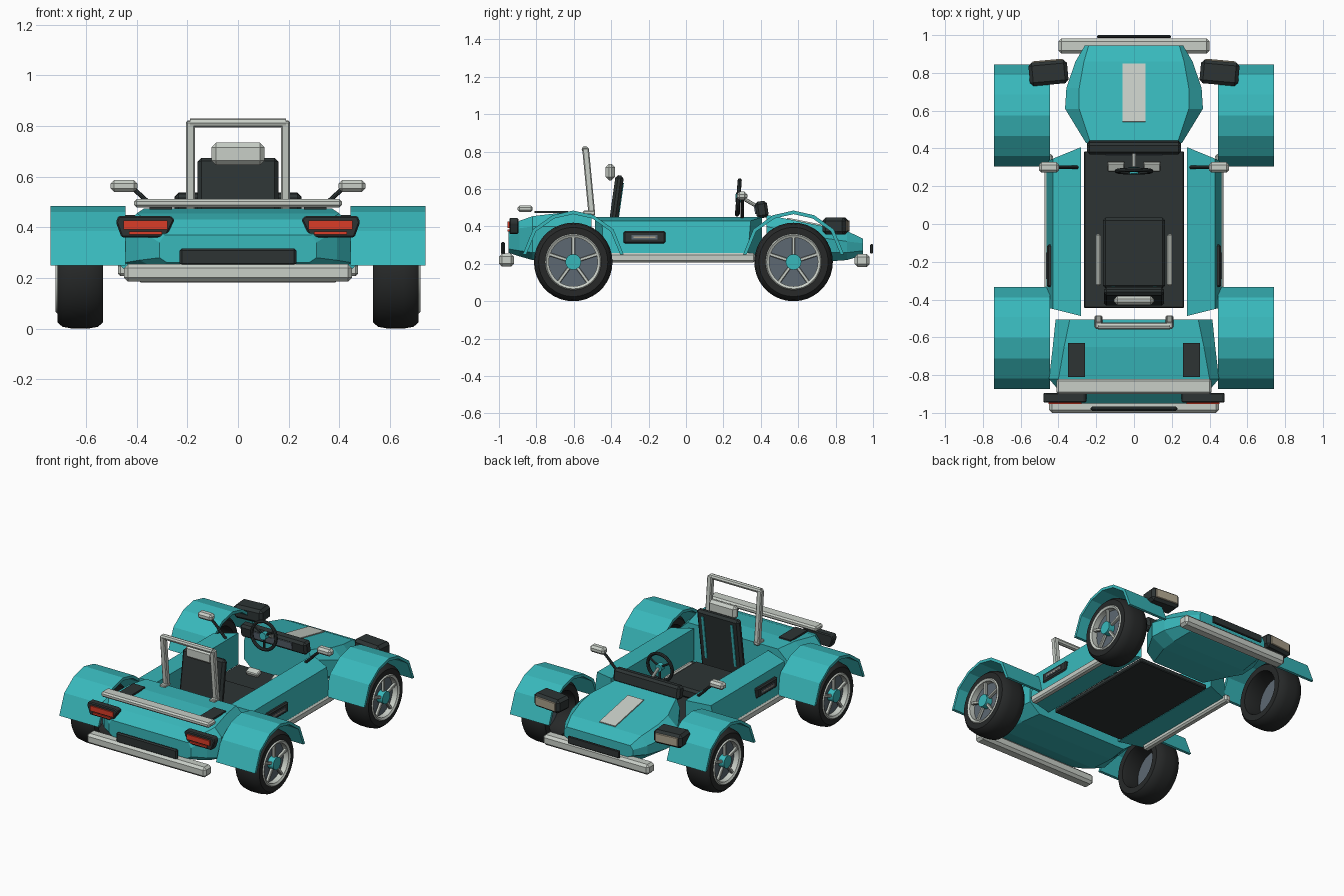
import bpy, bmesh, math
from mathutils import Vector

if "Cube" in bpy.data.objects:
    bpy.data.objects.remove(bpy.data.objects["Cube"], do_unlink=True)


def material(name, *rgb):
    m = bpy.data.materials.new(name)
    m.use_nodes = True
    m.diffuse_color = (*rgb, 1)
    m.node_tree.nodes["Principled BSDF"].inputs["Base Color"].default_value = (*rgb, 1)
    return m


TEAL = material("teal paint", .04, .48, .50)
SILVER = material("light grey trim", .58, .62, .57)
BLACK = material("black trim", .026, .034, .034)
RUBBER = material("tyre rubber", .02, .022, .022)
RIM = material("rim grey", .11, .14, .17)
RED = material("red lens", .7, .045, .02)
BEIGE = material("beige lens", .42, .37, .27)


def finish(name, bm, mat, bevel=0, smooth=False):
    bmesh.ops.recalc_face_normals(bm, faces=bm.faces[:])
    mesh = bpy.data.meshes.new(name)
    bm.to_mesh(mesh)
    bm.free()
    mesh.materials.append(mat)
    ob = bpy.data.objects.new(name, mesh)
    bpy.context.collection.objects.link(ob)
    if bevel:
        mod = ob.modifiers.new("Bevel", "BEVEL")
        mod.width, mod.segments = bevel, 1
    if smooth:
        bpy.ops.object.select_all(action="DESELECT")
        ob.select_set(True)
        bpy.context.view_layer.objects.active = ob
        bpy.ops.object.shade_smooth_by_angle(angle=math.radians(35))
    return ob


def box(name, size, loc, mat, bevel=0, rot=(0, 0, 0)):
    bm = bmesh.new()
    bmesh.ops.create_cube(bm, size=1)
    bmesh.ops.scale(bm, vec=size, verts=bm.verts[:])
    ob = finish(name, bm, mat, bevel)
    ob.location, ob.rotation_euler = loc, rot
    return ob


def rod(name, a, b, radius, mat, sides=8, smooth=True):
    a, b = Vector(a), Vector(b)
    bm = bmesh.new()
    bmesh.ops.create_cone(bm, cap_ends=True, segments=sides, radius1=radius,
                          radius2=radius, depth=(b - a).length)
    ob = finish(name, bm, mat, smooth=smooth)
    ob.location = (a + b) / 2
    ob.rotation_euler = (b - a).to_track_quat("Z", "Y").to_euler()
    return ob


def loft(name, rings, mat, bevel=0, closed=False, smooth=False):
    bm = bmesh.new()
    loops = [[bm.verts.new(p) for p in ring] for ring in rings]
    n = len(loops[0])
    pairs = list(zip(loops, loops[1:])) + ([(loops[-1], loops[0])] if closed else [])
    for r, q in pairs:
        for i in range(n):
            bm.faces.new((r[i], r[(i + 1) % n], q[(i + 1) % n], q[i]))
    if not closed:
        bm.faces.new(loops[0])
        bm.faces.new(loops[-1])
    return finish(name, bm, mat, bevel, smooth)


def hull(name, sections):
    # section: y, half widths (bottom, middle, top), heights (bottom, low, high, top)
    rings = []
    for y, wb, wm, wt, zb, zl, zh, zt in sections:
        half = [(wb, zb), (wm, zl), (wm, zh), (wt, zt)]
        rings.append([(x, y, z) for x, z in half] + [(-x, y, z) for x, z in reversed(half)])
    return loft(name, rings, TEAL)


def lathe_x(name, profile, centre, side, mat, segments=36):
    cx, cy, cz = centre
    rings = []
    for k in range(segments):
        a = math.tau * k / segments
        rings.append([(cx + side * x, cy + r * math.cos(a), cz + r * math.sin(a))
                      for r, x in profile])
    return loft(name, rings, mat, closed=True, smooth=True)


# Body shells
hull("hood", [
    (.43, .20, .255, .23, .22, .27, .40, .462),
    (.61, .27, .365, .29, .21, .26, .36, .426),
    (.72, .28, .358, .29, .21, .26, .34, .404),
    (.86, .27, .31, .265, .22, .26, .32, .376),
    (.945, .20, .26, .24, .245, .27, .31, .335)])
hull("tail_body", [
    (-.505, .34, .415, .34, .21, .27, .40, .468),
    (-.65, .36, .43, .37, .21, .27, .40, .475),
    (-.82, .36, .45, .40, .22, .26, .40, .455),
    (-.89, .33, .39, .36, .24, .27, .39, .43),
    (-.95, .28, .31, .29, .26, .28, .34, .37)])
box("hood_stripe", (.12, .315, .012), (0, .695, .410), SILVER, rot=(-math.atan(.2), 0, 0))

# Cockpit tub
box("floor", (.53, .83, .03), (0, -.03, .235), BLACK, .005)
box("dashboard", (.50, .065, .09), (0, .405, .49), BLACK, .015, (.15, 0, 0))
box("dash_panel", (.30, .008, .045), (0, .37, .49), RIM, rot=(.15, 0, 0))

# Seat
box("seat_cushion", (.33, .375, .07), (0, -.153, .285), BLACK, .015)
box("seat_back", (.32, .045, .42), (0, -.383, .465), BLACK, .015, (-.14, 0, 0))
box("headrest", (.21, .05, .088), (0, -.405, .69), SILVER, .018)

# Steering wheel
bpy.ops.mesh.primitive_torus_add(major_segments=28, minor_segments=8, major_radius=.092,
                                 minor_radius=.011, location=(0, .28, .555),
                                 rotation=(math.pi / 2 - .08, 0, 0))
wheel_rim = bpy.context.object
wheel_rim.name = "steering_wheel"
wheel_rim.data.materials.append(BLACK)
bpy.ops.object.shade_smooth_by_angle()
rod("steering_hub", (0, .265, .555), (0, .30, .553), .025, TEAL, 12)
rod("steering_column", (0, .30, .553), (0, .41, .49), .010, SILVER)
for k in range(3):
    a = math.tau * k / 3 - math.pi / 2
    rod("steering_spoke", (0, .283, .555),
        (.09 * math.cos(a), .283, .555 + .09 * math.sin(a)), .007, BLACK, 6)

# Roll bar
rod("roll_bar_top", (-.19, -.54, .812), (.19, -.54, .812), .018, SILVER, 8, False)

# Bumpers, plates and rear wing bar
box("rear_bumper", (.90, .08, .07), (0, -.96, .22), SILVER, .016)
box("front_bumper", (.80, .08, .07), (0, .942, .218), SILVER, .016)
box("rear_plate", (.46, .022, .068), (0, -.978, .283), BLACK, .008)
box("front_plate", (.39, .015, .05), (0, .9925, .28), BLACK, .004)
box("rear_wing_bar", (.82, .08, .034), (0, -.86, .495), SILVER, .01)

ARCH = [(-.27, .25), (-.215, .385), (-.11, .46), (0, .485),
        (.11, .46), (.215, .385), (.27, .25)]
TYRE = [(.145, -.09), (.185, -.09), (.203, -.07), (.21, -.03), (.21, .03), (.203, .07),
        (.185, .09), (.150, .09), (.143, .07), (.138, -.06)]
RING = [(.150, .09), (.144, .098), (.130, .09), (.130, .05), (.148, .05)]

for s, side in ((1, "left"), (-1, "right")):
    # Side pods with slanted ends
    section = [(.28, .235), (.28, .45), (.43, .43), (.465, .25), (.45, .235)]
    ends = []
    for y0, slope in ((-.487, .25), (.407, -.41)):
        ends.append([(s * x, y0 + slope * (x - .28), z) for x, z in section])
    loft(side + "_side_pod", ends, TEAL)
    box(side + "_sill", (.045, .80, .05), (s * .452, -.03, .232), SILVER, .01)
    box(side + "_vent", (.03, .225, .066), (s * .446, -.222, .342), BLACK, .008)
    box(side + "_vent_slot", (.008, .14, .022), (s * .461, -.222, .342), RIM)
    box(side + "_vent_line", (.008, .12, .006), (s * .4625, -.222, .342), BEIGE)

    # Cockpit fittings
    box(side + "_seat_rail", (.028, .275, .06), (s * .19, -.19, .28), SILVER, .008)
    box(side + "_seat_stripe", (.018, .008, .30), (s * .11, -.357, .485), TEAL, rot=(-.14, 0, 0))
    box(side + "_pedal", (.09, .05, .03), (s * .095, .305, .27), SILVER, .006, (.4, 0, 0))
    box(side + "_roll_bar_post", (.036, .036, .365), (s * .188, -.52, .638), SILVER, .006,
        (.095, 0, 0))
    box(side + "_roll_bar_foot", (.04, .065, .02), (s * .188, -.518, .475), SILVER, .005)

    # Mirrors
    box(side + "_mirror", (.108, .055, .046), (s * .45, .30, .563), SILVER, .014)
    rod(side + "_mirror_arm", (s * .30, .30, .445), (s * .36, .30, .50), .009, BLACK)
    rod(side + "_mirror_elbow", (s * .35, .30, .495), (s * .41, .30, .55), .009, BLACK)

    # Headlights
    turn = (0, 0, -s * .09)
    box(side + "_headlight", (.205, .125, .092), (s * .453, .80, .402), BLACK, .018, turn)
    box(side + "_headlight_lens", (.16, .012, .06), (s * .458, .862, .402), BEIGE, .003, turn)

    # Tail lights
    outline = [(.25, .43), (.265, .445), (.472, .445), (.482, .42), (.46, .36), (.285, .36)]
    loft(side + "_tail_light", [[(s * x, y, z) for x, z in outline] for y in (-.945, -.895)],
         BLACK, .006)
    box(side + "_tail_lens", (.175, .012, .034), (s * .365, -.948, .409), RED)
    box(side + "_tail_lens_lower", (.13, .012, .012), (s * .365, -.948, .378), RED)
    box(side + "_wing_mount", (.09, .18, .012), (s * .305, -.72, .477), BLACK)

    # Fenders and wheels
    for y, axle in ((-.603, "rear"), (.575, "front")):
        tag = side + "_" + axle
        arch = [(y + dy, z) for dy, z in ARCH]
        arch += [(y + dy * .93, .21 + (z - .21) * .93 + (.003 if z < .3 else 0))
                 for dy, z in reversed(ARCH)]
        loft(tag + "_fender", [[(s * x, v, z) for v, z in arch] for x in (.445, .74)], TEAL)
        c = (s * .623, y, .21)
        lathe_x(tag + "_tyre", TYRE, c, s, RUBBER)
        lathe_x(tag + "_rim_ring", RING, c, s, SILVER)
        rod(tag + "_rim_disc", (s * .655, y, .21), (s * .675, y, .21), .145, RIM, 36)
        rod(tag + "_hub", (s * .66, y, .21), (s * .718, y, .21), .042, TEAL, 16)
        for k in range(5):
            a = math.tau * k / 5 + math.pi / 2
            box(tag + "_spoke", (.02, .10, .018),
                (s * .695, y + .088 * math.cos(a), .21 + .088 * math.sin(a)),
                SILVER, .003, (a, 0, 0))
